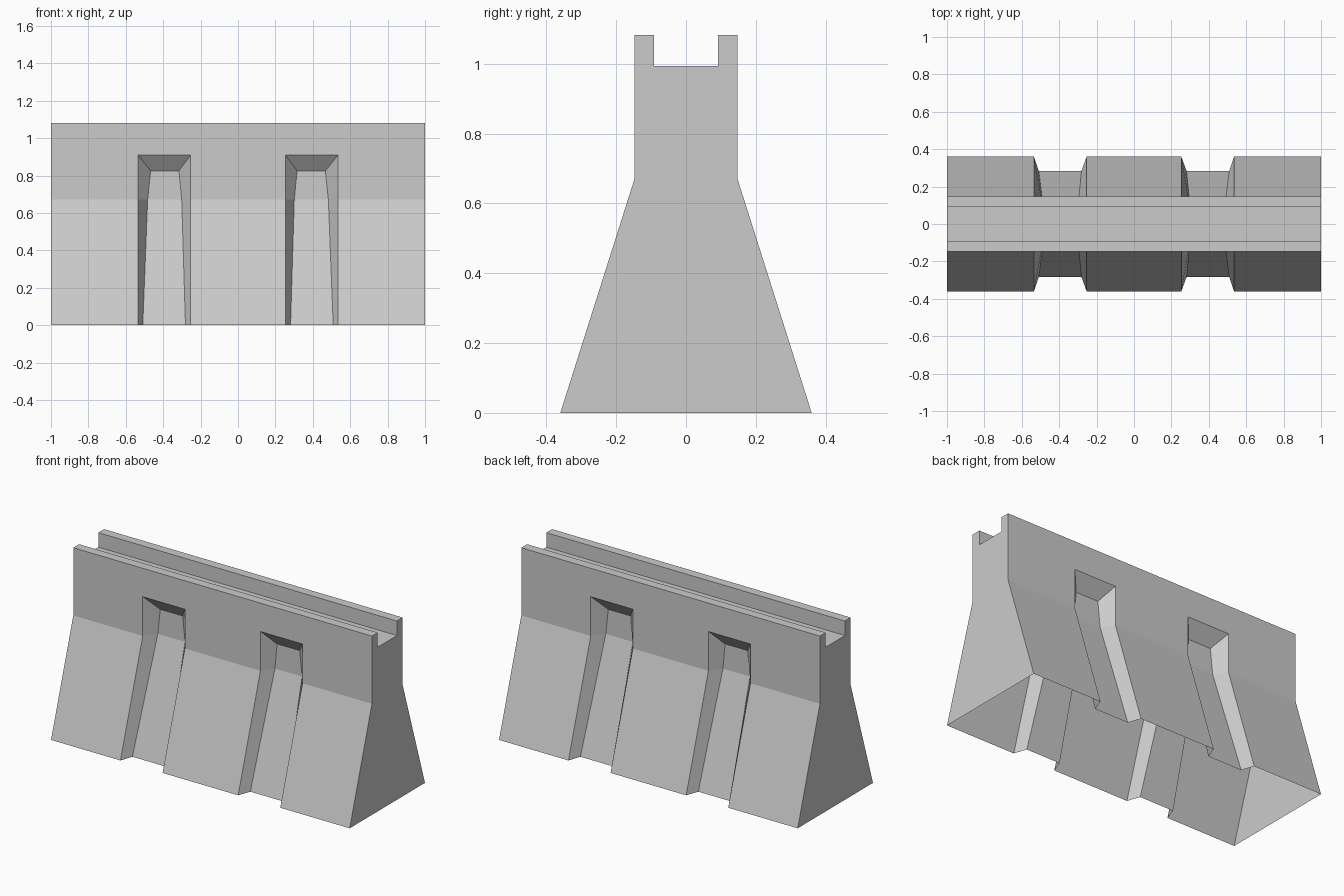
import bpy, bmesh

if "Cube" in bpy.data.objects:
    bpy.data.objects.remove(bpy.data.objects["Cube"])

XS = [-1, -0.535, -0.253, 0.253, 0.535, 1]   # panel / groove column breaks
GROOVES = (1, 3)
# Half profile (y, z) from the foot up to the middle of the top channel
HALF = [(0.36, 0), (0.147, 0.672), (0.147, 0.91), (0.147, 1.082),
        (0.092, 1.082), (0.092, 0.994)]
# Groove floor: (y, z, inset on outer side, inset on inner side)
FLOOR = [(0.283, 0, 0.026, 0.028), (0.077, 0.672, 0.052, 0.048),
         (0.077, 0.825, 0.068, 0.063)]

bm = bmesh.new()


def face(*pts):
    bm.faces.new([bm.verts.new(p) for p in pts])


def groove(x0, x1, s):
    """Tapered recess in one side, open at the foot."""
    a, b = (2, 3) if x0 < 0 else (3, 2)
    outer = [[(x, s * y, z) for x in (x0, x1)] for y, z in HALF[:3]]
    inner = [[(x0 + f[a], s * f[0], f[1]), (x1 - f[b], s * f[0], f[1])]
             for f in FLOOR]
    for i in range(2):
        (ol, orr), (pl, pr) = outer[i], outer[i + 1]
        (il, ir), (jl, jr) = inner[i], inner[i + 1]
        face(ol, il, jl, pl)
        face(il, ir, jr, jl)
        face(ir, orr, pr, jr)
    face(inner[2][0], inner[2][1], outer[2][1], outer[2][0])


# Outer skin, column by column, on both sides
for c in range(5):
    x0, x1 = XS[c], XS[c + 1]
    for s in (-1, 1):
        for i, ((y0, z0), (y1, z1)) in enumerate(zip(HALF, HALF[1:])):
            if c in GROOVES and i < 2:
                continue
            face((x0, s * y0, z0), (x1, s * y0, z0),
                 (x1, s * y1, z1), (x0, s * y1, z1))
        if c in GROOVES:
            groove(x0, x1, s)
    # Channel floor
    y, z = HALF[-1]
    face((x0, -y, z), (x1, -y, z), (x1, y, z), (x0, y, z))

# End caps (the underside stays open)
ring = HALF + [(-y, z) for y, z in reversed(HALF)]
for x in (-1, 1):
    face(*[(x, y, z) for y, z in ring])

bmesh.ops.remove_doubles(bm, verts=bm.verts, dist=1e-4)
bmesh.ops.recalc_face_normals(bm, faces=bm.faces)
bmesh.ops.dissolve_limit(bm, angle_limit=0.005, verts=bm.verts, edges=bm.edges)

mesh = bpy.data.meshes.new("concrete_barrier")
bm.to_mesh(mesh)
bm.free()
bpy.context.collection.objects.link(bpy.data.objects.new("concrete_barrier", mesh))
